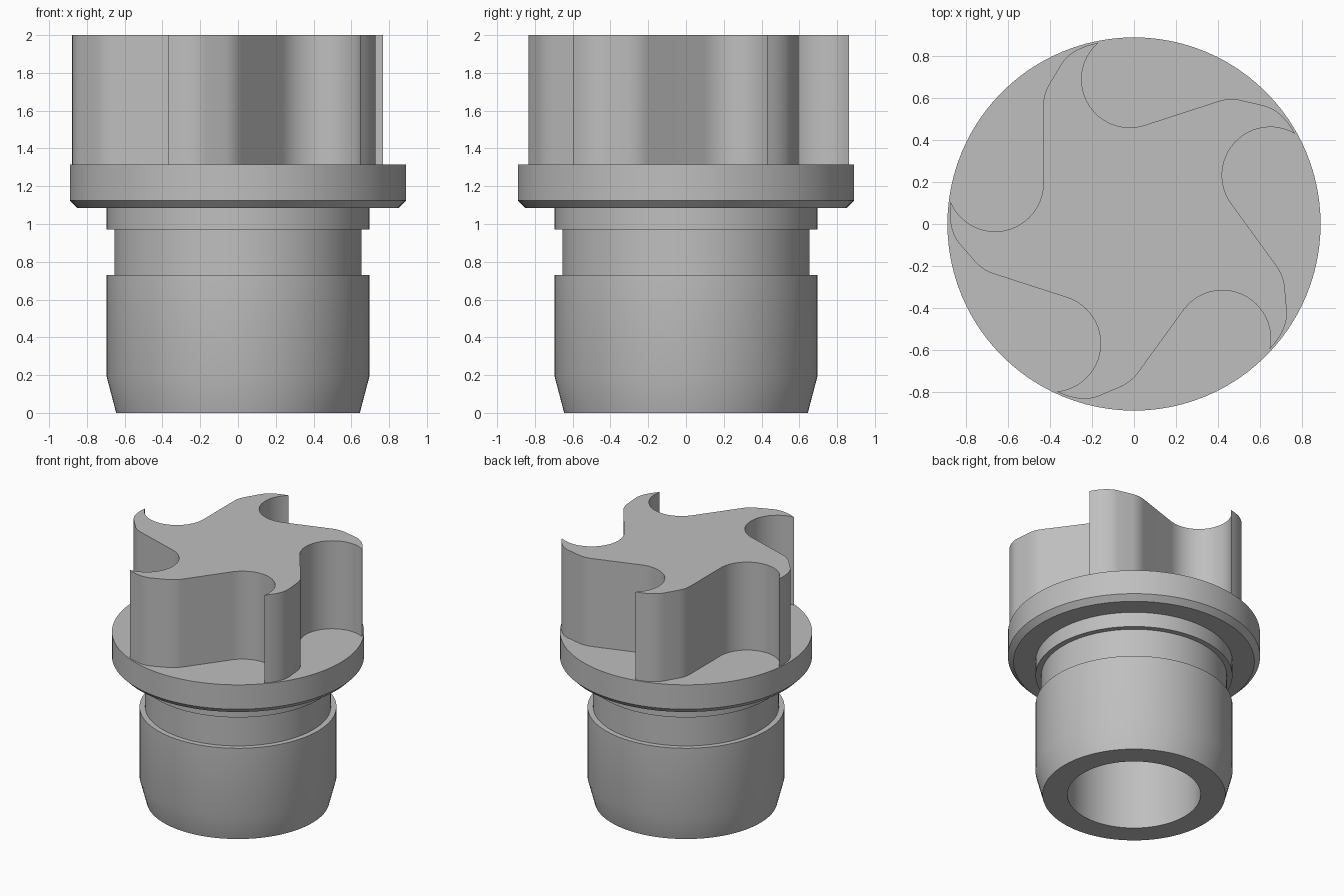
import bpy, bmesh, math
from mathutils import Vector, Matrix

if "Cube" in bpy.data.objects:
    bpy.data.objects.remove(bpy.data.objects["Cube"])

grey = bpy.data.materials.new("plain grey")
grey.use_nodes = True
colour = (0.52, 0.52, 0.52, 1)
grey.diffuse_color = colour
grey.node_tree.nodes["Principled BSDF"].inputs["Base Color"].default_value = colour


def finish(bm, name):
    bmesh.ops.remove_doubles(bm, verts=bm.verts, dist=1e-5)
    bmesh.ops.recalc_face_normals(bm, faces=bm.faces)
    mesh = bpy.data.meshes.new(name)
    bm.to_mesh(mesh)
    bm.free()
    mesh.materials.append(grey)
    obj = bpy.data.objects.new(name, mesh)
    bpy.context.collection.objects.link(obj)
    bpy.ops.object.select_all(action="DESELECT")
    obj.select_set(True)
    bpy.context.view_layer.objects.active = obj
    bpy.ops.object.shade_smooth_by_angle(angle=math.radians(30))
    return obj


def bezier(a, ctrl, b, steps):
    a, ctrl, b = Vector(a), Vector(ctrl), Vector(b)
    return [a * (1 - t) ** 2 + ctrl * 2 * t * (1 - t) + b * t * t
            for t in (i / steps for i in range(steps + 1))]


# Turned body: blind bore, chamfered spigot, seal groove and flange
profile = [(0, 1.08), (0.47, 1.08), (0.47, 0), (0.645, 0), (0.695, 0.19),
           (0.695, 0.73), (0.655, 0.73), (0.655, 0.97), (0.695, 0.97),
           (0.695, 1.085), (0.85, 1.085), (0.89, 1.125), (0.89, 1.315), (0, 1.315)]
bm = bmesh.new()
verts = [bm.verts.new((r, 0, z)) for r, z in profile]
edges = [bm.edges.new(pair) for pair in zip(verts, verts[1:])]
bmesh.ops.spin(bm, geom=verts + edges, cent=(0, 0, 0), axis=(0, 0, 1),
               angle=math.tau, steps=96, use_duplicate=False)
finish(bm, "flanged_body")

# One fifth of the rotor outline: round pocket, straight flank, hooked blade tip
pocket = [Vector((-0.02 + 0.23 * math.cos(a), 0.69 + 0.23 * math.sin(a)))
          for a in (math.radians(131 + 157 * i / 24) for i in range(25))]
shoulder = bezier((0.40, 0.585), (0.46, 0.605), (0.52, 0.588), 6)
blade_back = bezier((0.62, 0.565), (0.706, 0.543), (0.768, 0.43), 8)[:-1]
section = pocket + shoulder + blade_back

# Rotor: five repeated sections, extruded upward from the flange
bm = bmesh.new()
outline = []
for k in range(5):
    turn = Matrix.Rotation(-k * math.tau / 5, 2)
    outline += [bm.verts.new((*(turn @ p), 1.31)) for p in section]
base = bm.faces.new(outline)
lifted = bmesh.ops.extrude_face_region(bm, geom=[base], use_keep_orig=True)
top = [v for v in lifted["geom"] if isinstance(v, bmesh.types.BMVert)]
bmesh.ops.translate(bm, verts=top, vec=(0, 0, 0.69))
finish(bm, "five_blade_rotor")
